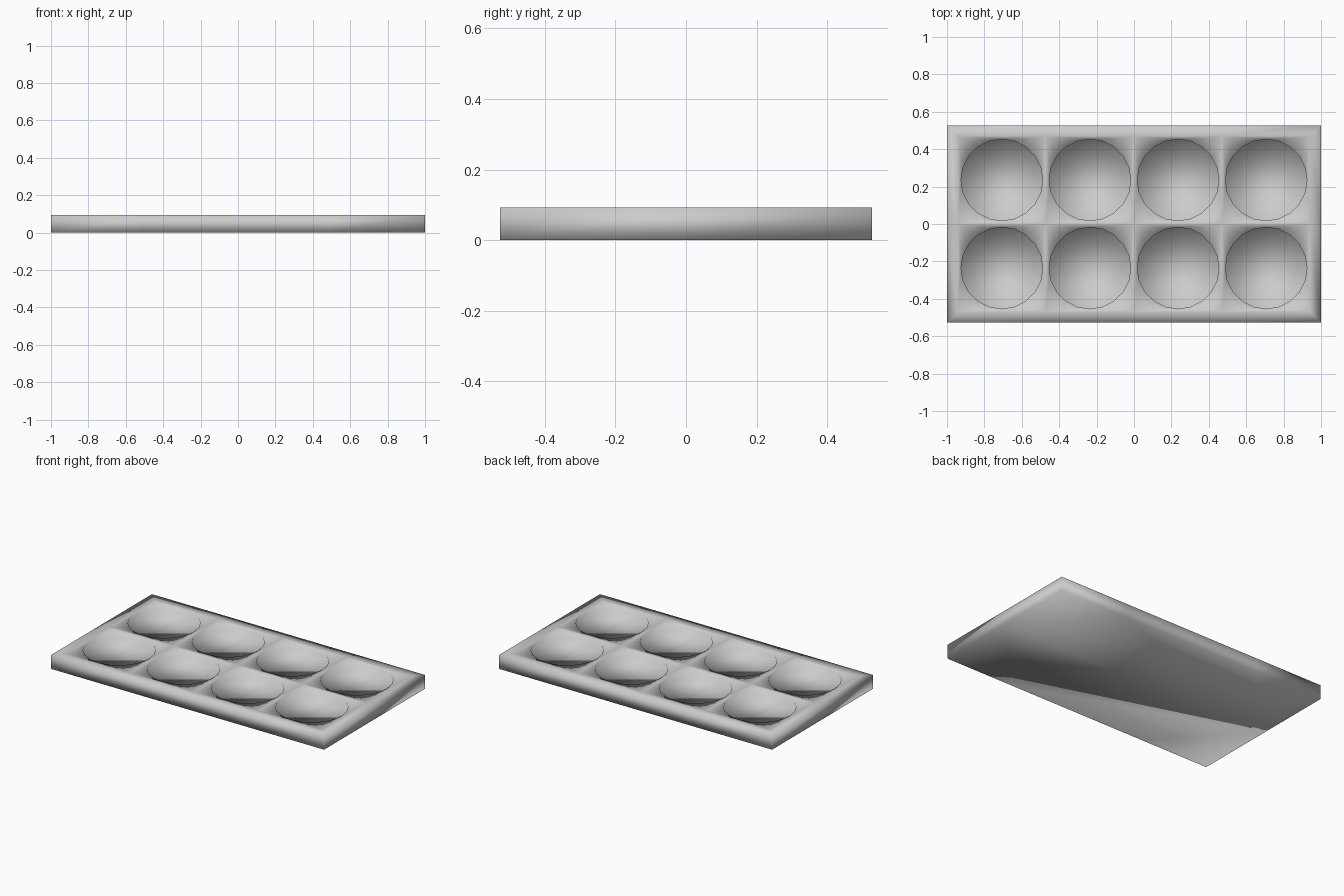
import bpy, bmesh, math
from mathutils import Vector

if "Cube" in bpy.data.objects:
    bpy.data.objects.remove(bpy.data.objects["Cube"])

HX, HY, H = 1.0, 0.527, 0.093      # half sizes and height of the slab
CELL, R, DEPTH, N = 0.471, 0.218, 0.026, 20

bm = bmesh.new()

# Top sheet: 4 x 2 square cells
bmesh.ops.create_grid(bm, x_segments=4, y_segments=2, size=1)
for v in bm.verts:
    v.co = Vector((v.co.x * CELL * 2, v.co.y * CELL, H))
cells = list(bm.faces)


def ring_scale(edges, offset, sx=1.0, sy=1.0):
    """Extrude an edge loop, then scale and lower the new loop."""
    geom = bmesh.ops.extrude_edge_only(bm, edges=edges)["geom"]
    for v in geom:
        if isinstance(v, bmesh.types.BMVert):
            v.co.x *= sx
            v.co.y *= sy
            v.co.z += offset
    return [e for e in geom if isinstance(e, bmesh.types.BMEdge) and e.is_boundary]


# Flat border, outer walls and underside
loop = [e for e in bm.edges if e.is_boundary]
loop = ring_scale(loop, 0, HX / (2 * CELL), HY / CELL)
loop = ring_scale(loop, -H)
bmesh.ops.contextual_create(bm, geom=loop)


def add_recess(face):
    """Replace a square cell with a round, flat-bottomed recess."""
    c = face.calc_center_median()
    corners = sorted(face.verts, key=lambda v: math.atan2(v.co.y - c.y, v.co.x - c.x) % math.tau)
    bmesh.ops.delete(bm, geom=[face], context="FACES_ONLY")
    rim, low = [], []
    for i in range(N):
        a = math.tau * i / N
        p = c + Vector((R * math.cos(a), R * math.sin(a), 0))
        rim.append(bm.verts.new(p))
        low.append(bm.verts.new(p - Vector((0, 0, DEPTH))))
    q = N // 4
    for i in range(N):
        j = (i + 1) % N
        bm.faces.new((rim[i], corners[i // q], rim[j]))
        bm.faces.new((rim[i], rim[j], low[j], low[i]))
    for k in range(4):
        n = (k + 1) % 4
        bm.faces.new((rim[n * q], corners[k], corners[n]))
    bm.faces.new(low)


for cell in cells:
    add_recess(cell)

bmesh.ops.recalc_face_normals(bm, faces=bm.faces)
for f in bm.faces:
    f.smooth = True

mesh = bpy.data.meshes.new("recessed_tray")
bm.to_mesh(mesh)
bm.free()
tray = bpy.data.objects.new("recessed_tray", mesh)
bpy.context.collection.objects.link(tray)
